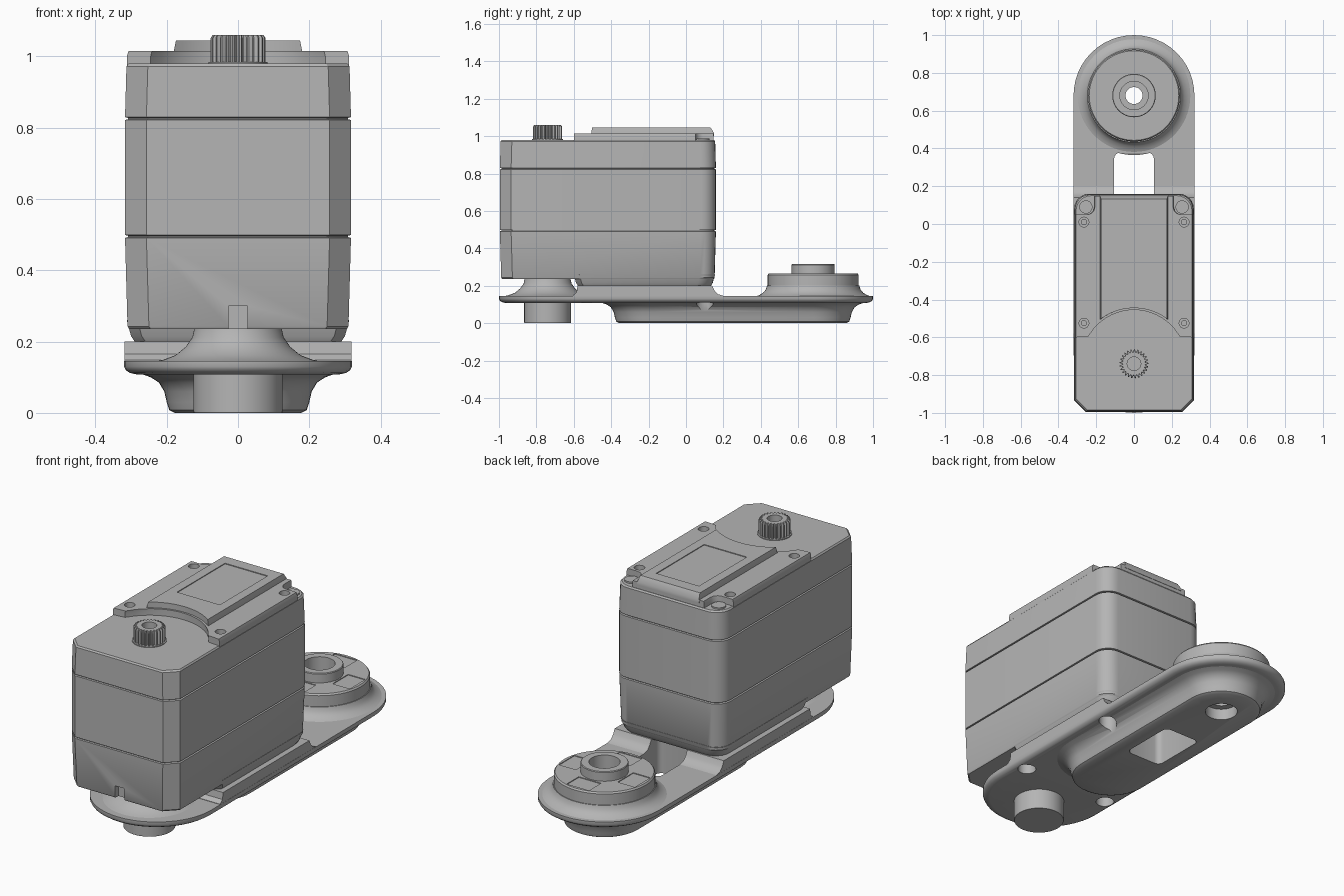
import bpy, bmesh
from math import sin, cos, pi, sqrt, radians

cube = bpy.data.objects.get("Cube")
if cube:
    bpy.data.objects.remove(cube, do_unlink=True)

grey = bpy.data.materials.new("plain grey")
grey.use_nodes = True
COLOUR = (0.46, 0.46, 0.46, 1)
grey.diffuse_color = COLOUR
grey.node_tree.nodes["Principled BSDF"].inputs["Base Color"].default_value = COLOUR

HORN_Y, SHAFT_Y = 0.68, -0.74
SIDES = (-1, 1)


# Outlines: counter-clockwise lists of (x, y)
def circle(r, y=0, x=0, n=48):
    return [(x + r * cos(2 * pi * i / n), y + r * sin(2 * pi * i / n)) for i in range(n)]


def stadium(r, y0, y1, n=24):
    back = [(r * cos(pi * i / n), y1 + r * sin(pi * i / n)) for i in range(n + 1)]
    front = [(-r * cos(pi * i / n), y0 - r * sin(pi * i / n)) for i in range(n + 1)]
    return back + front


def case_outline(inset, w=0.317, y0=-0.995, y1=0.16, chamfer=0.06, r=0.08, n=6):
    w, y0, y1 = w - inset, y0 + inset, y1 - inset
    right = [(w - chamfer, y0), (w, y0 + chamfer)]
    right += [(w - r + r * cos(pi / 2 * i / n), y1 - r + r * sin(pi / 2 * i / n))
              for i in range(n + 1)]
    return right + [(-x, y) for x, y in reversed(right)]


def arc_front(half, r, n=16):
    xs = [-half + 2 * half * i / n for i in range(n + 1)]
    return [(x, SHAFT_Y + sqrt(r * r - x * x)) for x in xs]


def box_outline(w, y0, y1, x=0):
    return [(x - w, y0), (x + w, y0), (x + w, y1), (x - w, y1)]


# Mesh builders
def make(name, bm):
    bmesh.ops.recalc_face_normals(bm, faces=bm.faces)
    mesh = bpy.data.meshes.new(name)
    bm.to_mesh(mesh)
    bm.free()
    mesh.materials.append(grey)
    ob = bpy.data.objects.new(name, mesh)
    bpy.context.collection.objects.link(ob)
    return ob


def loft(name, rings):
    """Skin a stack of (z, outline) rings and cap both ends."""
    bm = bmesh.new()
    loops = [[bm.verts.new((x, y, z)) for x, y in pts] for z, pts in rings]
    count = len(loops[0])
    for a, b in zip(loops, loops[1:]):
        for i in range(count):
            j = (i + 1) % count
            bm.faces.new((a[i], a[j], b[j], b[i]))
    bm.faces.new(loops[0][::-1])
    bm.faces.new(loops[-1])
    return make(name, bm)


def turned(name, y, profile, n=64):
    return loft(name, [(z, circle(r, y, n=n)) for r, z in profile])


def prism(outline, z0, z1):
    return loft("cutter", [(z0, outline), (z1, outline)])


def cut(targets, cutters):
    for c in cutters:
        c.hide_render = True
        for ob in targets:
            mod = ob.modifiers.new("cut", 'BOOLEAN')
            mod.operation, mod.solver, mod.object = 'DIFFERENCE', 'EXACT', c
            bpy.context.view_layer.objects.active = ob
            bpy.ops.object.modifier_apply(modifier=mod.name)
        bpy.data.objects.remove(c, do_unlink=True)


# Actuator case with two seams
case_rings = [(0.235, 0.012), (0.243, 0.007)]
for seam in (0.495, 0.826):
    case_rings += [(seam - 0.004, 0), (seam - 0.002, 0.008), (seam + 0.002, 0.008), (seam + 0.004, 0)]
case_rings += [(0.972, 0.004), (0.98, 0.010)]
case = loft("actuator_case", [(z, case_outline(i)) for z, i in case_rings])
cut([case], [prism(box_outline(0.027, -1.1, -0.96), 0.1, 0.3)])

# Stepped underside of the case
underside = loft("case_underside", [
    (z, case_outline(i, w=0.312, y0=-0.60, y1=0.155, chamfer=0.03))
    for z, i in ((0.196, 0.025), (0.215, 0.012), (0.26, 0))])

# Raised top cover: arc at the front, stepped back corners
half = [(0.312, -0.6), (0.312, 0.05)]
half += [(0.25 - 0.04 * sin(a), 0.09 - 0.04 * cos(a)) for a in (0, pi / 6, pi / 3, pi / 2)]
half += [(0.21, 0.148)]
cover_outline = arc_front(0.245, 0.285) + half + [(-x, y) for x, y in reversed(half)]
cover = loft("top_cover", [
    (0.97, cover_outline), (1.0, cover_outline),
    (1.015, [(x * 0.985, y) for x, y in cover_outline])])
cut([cover], [prism(circle(0.026, y, s * 0.265, 24), 0.95, 1.1)
              for s in SIDES for y in (0.01, -0.525)])

# Corner screws sunk into the cover and small pads at the back corners
for s in SIDES:
    for y in (0.01, -0.525):
        loft("cover_screw", [(z, circle(0.016, y, s * 0.265, 20)) for z in (0.975, 0.995)])
    loft("corner_pad", [(z, circle(0.035, 0.09, s * 0.255, 24)) for z in (0.975, 0.988)])

# Central ridge with a shallow label panel
ridge_rings = []
for z, w, back in ((1.0, 0.182, 0.15), (1.016, 0.18, 0.15), (1.045, 0.174, 0.132)):
    ridge_rings.append((z, arc_front(w, 0.295) + [(w, back), (-w, back)]))
ridge = loft("cover_ridge", ridge_rings)
cut([ridge], [prism(box_outline(0.125, -0.33, 0.07), 1.041, 1.1)])


# Splined output shaft
def spline(scale, teeth=25):
    pts = []
    for i in range(teeth * 4):
        r = scale * (0.077 if i % 4 < 2 else 0.064)
        a = 2 * pi * i / (teeth * 4)
        pts.append((r * cos(a), SHAFT_Y + r * sin(a)))
    return pts


shaft = loft("output_spline", [(0.97, spline(1)), (1.052, spline(1)), (1.06, spline(0.93))])
cut([shaft], [prism(circle(0.036, SHAFT_Y), 1.0, 1.1)])
turned("shaft_collar", SHAFT_Y, [(0.083, 0.97), (0.083, 0.984)])

# Bracket plate
plate = loft("bracket_plate", [
    (z, stadium(r, -0.68, 0.68))
    for z, r in ((0.108, 0.285), (0.112, 0.303), (0.12, 0.315), (0.13, 0.32), (0.146, 0.32))])

# Deep rib beneath the plate
rib = loft("bracket_rib", [
    (z, stadium(r, -0.18, 0.68))
    for z, r in ((0, 0.178), (0.008, 0.193), (0.03, 0.2), (0.06, 0.207),
                 (0.085, 0.222), (0.1, 0.245), (0.112, 0.28))])

# Mounting pad under the actuator, a side profile swept across the width
pad_profile = [(-0.605, 0.13), (-0.605, 0.148), (-0.585, 0.165), (-0.58, 0.2), (0.14, 0.2),
               (0.152, 0.175), (0.17, 0.155), (0.2, 0.146), (0.2, 0.13)]
pad = loft("mounting_pad", [(-0.319, pad_profile), (0.319, pad_profile)])
for v in pad.data.vertices:
    v.co = (v.co.z, v.co.x, v.co.y)

# Flared horn seat, horn disc and horn boss
seat = turned("horn_seat", HORN_Y, [(0.315, 0.14), (0.29, 0.149), (0.268, 0.162),
                                    (0.253, 0.18), (0.247, 0.2)])
disc = turned("horn_disc", HORN_Y, [(0.243, 0.19), (0.243, 0.258), (0.237, 0.266)])
boss = turned("horn_boss", HORN_Y, [(0.115, 0.25), (0.115, 0.312), (0.112, 0.316)])

# Shallow pockets on the disc
pockets = []
for s in SIDES:
    pockets.append(prism(box_outline(0.05, HORN_Y - 0.065, HORN_Y + 0.065, s * 0.172), 0.262, 0.3))
    y = HORN_Y + s * 0.172
    pockets.append(prism(box_outline(0.065, y - 0.05, y + 0.05), 0.262, 0.3))
cut([disc], pockets)

# Bores, window slot and screw holes through the bracket
bracket = [plate, rib, pad, seat, disc, boss]
cut(bracket, [prism(circle(0.045, HORN_Y), -0.1, 0.5),
              prism(circle(0.08, HORN_Y), -0.1, 0.06)])
cut([seat, disc, boss], [prism(circle(0.075, HORN_Y), 0.205, 0.5)])
slot = prism(box_outline(0.105, 0.07, 0.377), -0.1, 0.5)
bevel = slot.modifiers.new("round", 'BEVEL')
bevel.width, bevel.segments, bevel.limit_method = 0.03, 4, 'ANGLE'
cut([plate, rib, pad], [slot])
cut([plate, rib, pad], [prism(circle(0.045, y, s * 0.255, 24), 0.03, 0.165)
                        for s in SIDES for y in (0.1, -0.53)])

# Flared pivot and bearing stub below the actuator
turned("pivot_flare", SHAFT_Y, [(0.25, 0.14), (0.21, 0.149), (0.175, 0.162),
                                (0.147, 0.185), (0.128, 0.212), (0.122, 0.24)])
turned("bearing_stub", SHAFT_Y, [(0.123, 0), (0.125, 0.003), (0.125, 0.12)])

# Smooth shading with crisp edges
for ob in bpy.context.scene.objects:
    ob.select_set(ob.type == 'MESH')
bpy.context.view_layer.objects.active = case
bpy.ops.object.shade_smooth_by_angle(angle=radians(32))
